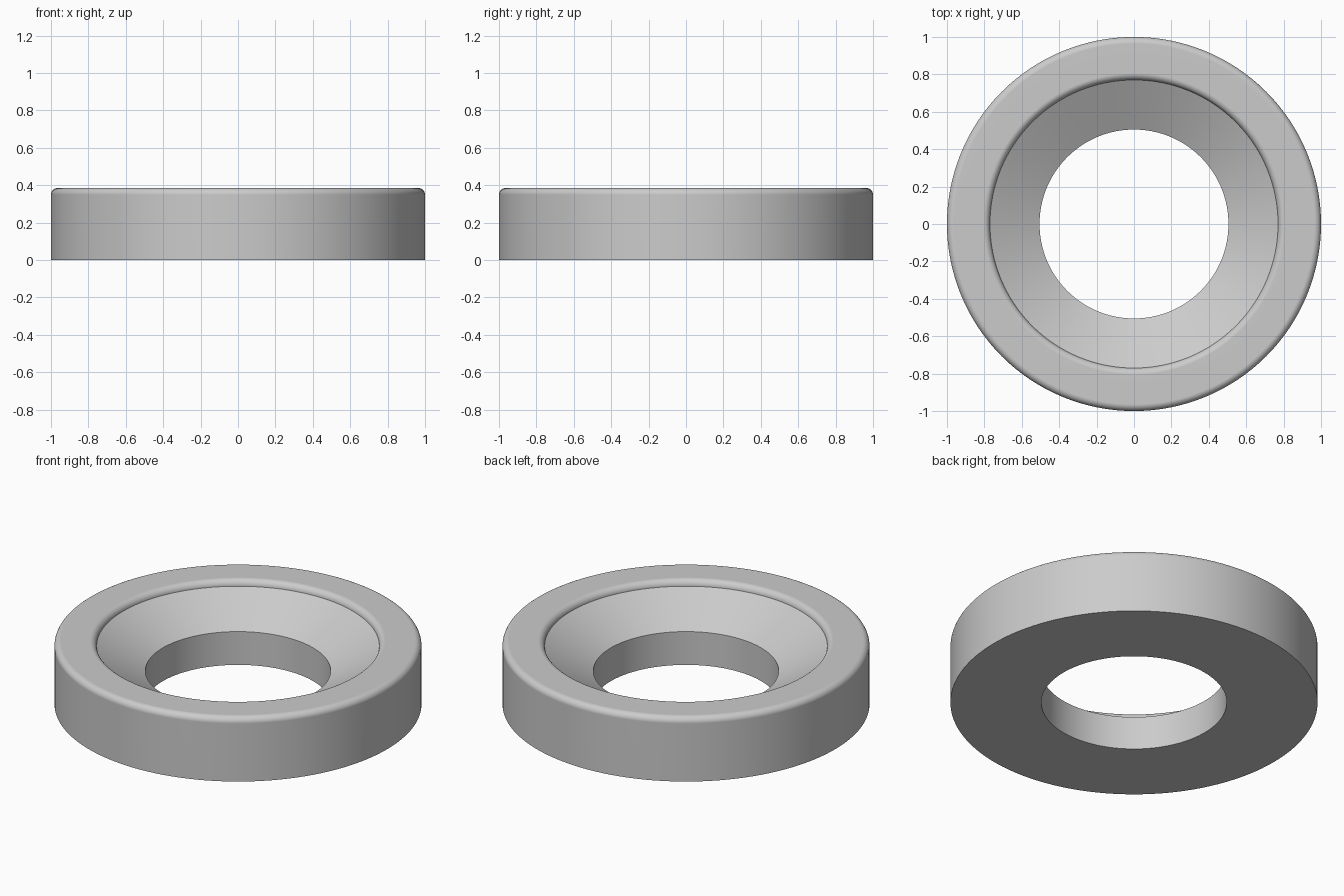
import bpy, bmesh
from math import sin, cos, pi, radians

if "Cube" in bpy.data.objects:
    bpy.data.objects.remove(bpy.data.objects["Cube"])

SEGMENTS = 128
HEIGHT, ROUND = 0.385, 0.036


def arc(cx, cz, r, a0, a1, n=8):
    """Points of a circular arc in the (radius, z) plane, angles in degrees."""
    angles = [radians(a0 + (a1 - a0) * i / n) for i in range(n + 1)]
    return [(cx + r * cos(a), cz + r * sin(a)) for a in angles]


# Cross-section: straight bore, flat base, rounded rim, countersunk seat
profile = [(0.505, 0.20), (0.505, 0), (1, 0)]
profile += arc(1 - ROUND, HEIGHT - ROUND, ROUND, 0, 90)
profile += arc(0.77 + ROUND, HEIGHT - ROUND, ROUND, 90, 180)

# Lathe the section around the z axis
bm = bmesh.new()
rings = [[bm.verts.new((r * cos(2 * pi * i / SEGMENTS), r * sin(2 * pi * i / SEGMENTS), z))
          for i in range(SEGMENTS)] for r, z in profile]
for a, b in zip(rings, rings[1:] + rings[:1]):
    for i in range(SEGMENTS):
        j = (i + 1) % SEGMENTS
        bm.faces.new((a[i], a[j], b[j], b[i]))
bmesh.ops.recalc_face_normals(bm, faces=bm.faces)

mesh = bpy.data.meshes.new("countersunk_washer")
bm.to_mesh(mesh)
bm.free()
washer = bpy.data.objects.new("countersunk_washer", mesh)
bpy.context.collection.objects.link(washer)

# Smooth curved faces, crisp corners, clean flats
bpy.context.view_layer.objects.active = washer
washer.select_set(True)
bpy.ops.object.shade_smooth_by_angle(angle=radians(30))
weighted = washer.modifiers.new("weighted_normals", 'WEIGHTED_NORMAL')
weighted.keep_sharp = True
